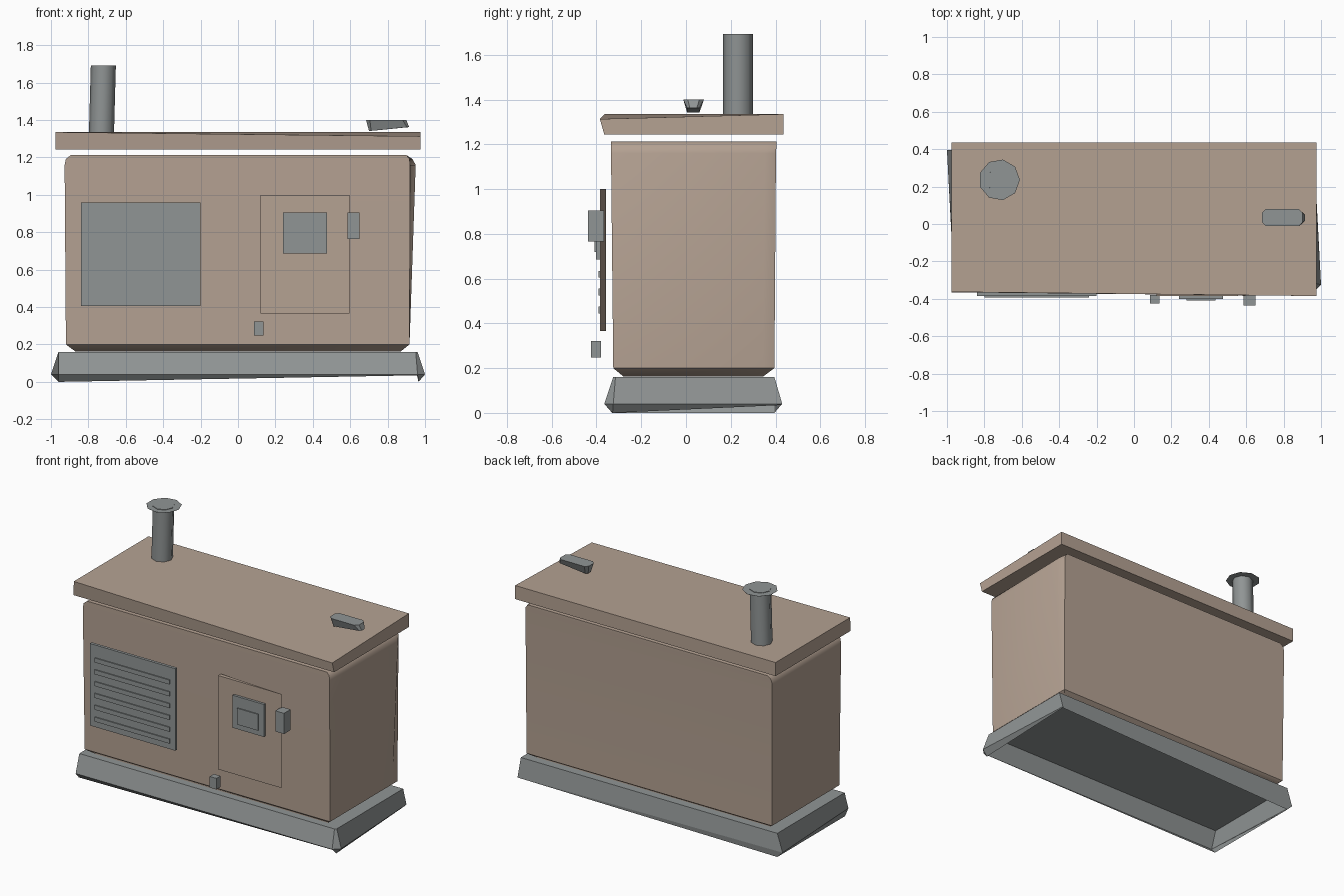
import bpy, bmesh, math

cube = bpy.data.objects.get("Cube")
if cube:
    bpy.data.objects.remove(cube, do_unlink=True)


def make_material(name, rgb):
    mat = bpy.data.materials.new(name)
    mat.use_nodes = True
    mat.diffuse_color = (*rgb, 1)
    mat.node_tree.nodes["Principled BSDF"].inputs["Base Color"].default_value = (*rgb, 1)
    return mat


TAN = make_material("tan_paint", (0.46, 0.36, 0.29))
GREY = make_material("grey_metal", (0.28, 0.30, 0.30))


def rect(x0, x1, y0, y1, z):
    """Four corners of a level rectangle, front left first going round."""
    return [(x0, y0, z), (x1, y0, z), (x1, y1, z), (x0, y1, z)]


def loft(name, rings, mat, closed_below=True):
    """Skin a stack of equal rings, cap the top and, if asked, the bottom."""
    bm = bmesh.new()
    loops = [[bm.verts.new(p) for p in ring] for ring in rings]
    n = len(loops[0])
    for low, high in zip(loops, loops[1:]):
        for i in range(n):
            j = (i + 1) % n
            bm.faces.new((low[i], low[j], high[j], high[i]))
    if closed_below:
        bm.faces.new(loops[0][::-1])
    bm.faces.new(loops[-1])
    bmesh.ops.recalc_face_normals(bm, faces=bm.faces)
    mesh = bpy.data.meshes.new(name)
    bm.to_mesh(mesh)
    bm.free()
    mesh.materials.append(mat)
    obj = bpy.data.objects.new(name, mesh)
    bpy.context.collection.objects.link(obj)
    return obj


def box(name, x0, x1, y0, y1, z0, z1, mat):
    return loft(name, [rect(x0, x1, y0, y1, z0), rect(x0, x1, y0, y1, z1)], mat)


def circle(x, y, z, r, sides):
    step = math.tau / sides
    return [(x + r * math.cos(i * step), y + r * math.sin(i * step), z) for i in range(sides)]


# Skid base: a thin shell open underneath, with an uneven lower rim
foot = [(-0.96, -0.33, 0), (0.96, -0.36, 0.035), (0.965, -0.328, 0),
        (0.957, 0.425, 0.035), (-0.96, 0.395, 0)]
rim = [(-0.96, -0.365, 0.04), (0.96, -0.365, 0.04), (1.0, -0.325, 0.04),
       (0.96, 0.43, 0.04), (-1.0, 0.395, 0.04)]
deck = [(-0.96, -0.325, 0.16), (0.95, -0.325, 0.16), (0.96, -0.315, 0.16),
        (0.96, 0.395, 0.16), (-0.96, 0.395, 0.16)]
loft("skid_base", [foot, rim, deck], GREY, closed_below=False)


# Housing with chamfered bottom, rounded upper ends and a bulged rear corner
def housing_ring(x0, x1, y0, y1, z, bulge=0):
    return [(x0, y0, z), (x1, y0, z), (x1 + bulge, y1 - 0.05, z), (x1, y1, z), (x0, y1, z)]


housing = loft("housing", [
    housing_ring(-0.87, 0.87, -0.28, 0.345, 0.163),
    housing_ring(-0.92, 0.917, -0.325, 0.395, 0.2),
    housing_ring(-0.927, 0.92, -0.335, 0.402, 1.16, 0.03),
    housing_ring(-0.92, 0.917, -0.335, 0.404, 1.192, 0.015),
    housing_ring(-0.895, 0.90, -0.335, 0.404, 1.212)], TAN)

# Overhanging roof, floating just above the housing, one front corner dropped
loft("roof", [
    rect(-0.975, 0.975, -0.365, 0.435, 1.243),
    [(-0.975, -0.363, 1.335), (0.975, -0.385, 1.313), (0.975, 0.435, 1.335), (-0.975, 0.435, 1.335)]],
    TAN)

# Exhaust pipe and paper-thin rain cap
pipe = loft("exhaust_pipe", [circle(-0.73, 0.232, 1.33, 0.067, 8),
                             circle(-0.72, 0.232, 1.692, 0.067, 8)], GREY)
loft("exhaust_cap", [circle(-0.72, 0.236, z, 0.11, 9) for z in (1.688, 1.689)], GREY)


# Lifting lug on the roof, tapering down to a tilted underside
def lug_ring(x0, x1, y0, y1, z0, z1, c):
    return [(x0 + c, y0, z0), (x1 - c, y0, z1), (x1, y0 + c, z1), (x1, y1 - c, z1),
            (x1 - c, y1, z1), (x0 + c, y1, z0), (x0, y1 - c, z0), (x0, y0 + c, z0)]


loft("roof_lug", [lug_ring(0.70, 0.915, 0.005, 0.06, 1.342, 1.362, 0.012),
                  lug_ring(0.685, 0.90, -0.012, 0.08, 1.4, 1.4, 0.02)], GREY)

# Louvred vent panel
box("vent_panel", -0.84, -0.20, -0.385, -0.365, 0.405, 0.96, GREY)
for i in range(6):
    z = 0.46 + i * 0.08
    box(f"vent_slat_{i + 1}", -0.80, -0.24, -0.392, -0.38, z - 0.015, z + 0.015, GREY)

# Access door, a thin wedge standing off at its hinge side
def door_ring(z):
    return [(0.12, -0.385, z), (0.595, -0.385, z), (0.595, -0.383, z), (0.12, -0.357, z)]


loft("access_door", [door_ring(0.365), door_ring(1.0)], TAN)

# Control display, latch and drain plug
box("display_frame", 0.24, 0.475, -0.402, -0.38, 0.685, 0.905, GREY)
box("display_screen", 0.28, 0.435, -0.409, -0.39, 0.72, 0.83, GREY)
box("door_latch", 0.585, 0.65, -0.437, -0.367, 0.765, 0.905, GREY)
box("drain_plug", 0.085, 0.135, -0.424, -0.38, 0.247, 0.322, GREY)

# Soften the round pipe and the housing's gentle curves
bpy.ops.object.select_all(action="DESELECT")
for obj in (pipe, housing):
    obj.select_set(True)
    bpy.context.view_layer.objects.active = obj
bpy.ops.object.shade_smooth_by_angle(angle=math.radians(48))
